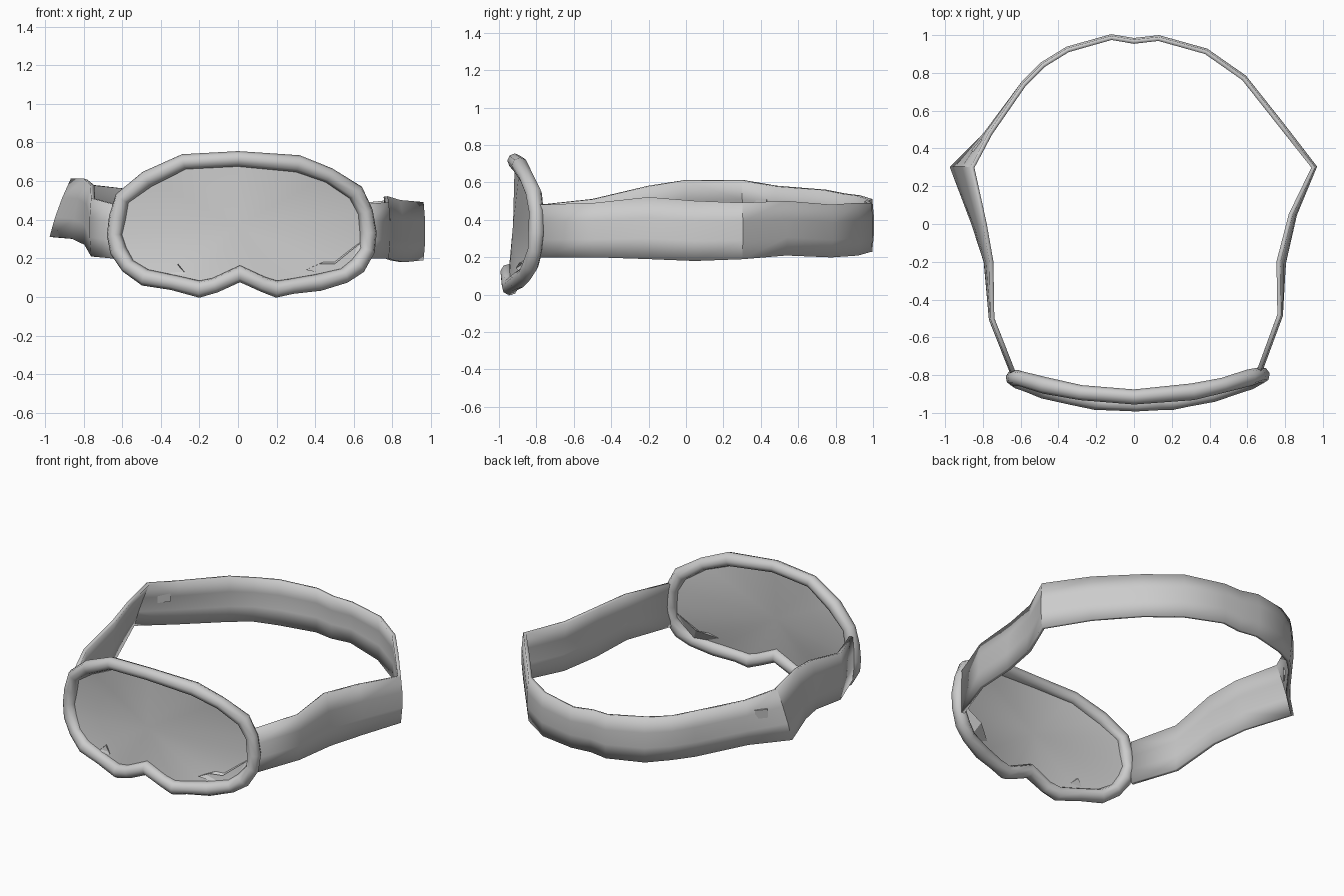
import bpy
import bmesh
from math import radians
from mathutils import Vector

cube = bpy.data.objects.get("Cube")
if cube:
    bpy.data.objects.remove(cube, do_unlink=True)

GREY = (0.6, 0.6, 0.6, 1.0)
grey = bpy.data.materials.new("plain grey")
grey.use_nodes = True
grey.diffuse_color = GREY
grey.node_tree.nodes["Principled BSDF"].inputs["Base Color"].default_value = GREY


def make_object(name, verts, faces):
    mesh = bpy.data.meshes.new(name)
    mesh.from_pydata(verts, [], faces)
    bm = bmesh.new()
    bm.from_mesh(mesh)
    bmesh.ops.recalc_face_normals(bm, faces=bm.faces)
    bm.to_mesh(mesh)
    bm.free()
    mesh.materials.append(grey)
    obj = bpy.data.objects.new(name, mesh)
    bpy.context.collection.objects.link(obj)
    return obj


def select_only(obj):
    bpy.ops.object.select_all(action="DESELECT")
    obj.select_set(True)
    bpy.context.view_layer.objects.active = obj


def smooth(obj, angle):
    select_only(obj)
    bpy.ops.object.shade_smooth_by_angle(angle=radians(angle))


def wrapped(x, z):
    """Point on the curved front of the mask at a given width and height."""
    return Vector((x, -0.955 + 0.055 * z + 0.3 * x * x, z))


# Frame: a padded tube following the outline of the mask (x, z)
outline = [
    (0, .715), (.31, .69), (.47, .63), (.61, .54), (.66, .44), (.675, .33),
    (.67, .24), (.62, .16), (.55, .11), (.42, .075), (.28, .055), (.2, .04),
    (.13, .065), (.01, .12), (-.12, .06), (-.2, .04), (-.34, .075),
    (-.48, .1), (-.57, .16), (-.62, .24), (-.64, .32), (-.625, .41),
    (-.6, .51), (-.47, .61), (-.28, .7),
]
curve = bpy.data.curves.new("frame", "CURVE")
curve.dimensions = "3D"
curve.bevel_depth = 0.042
curve.bevel_resolution = 2
spline = curve.splines.new("POLY")
spline.points.add(len(outline) - 1)
spline.use_cyclic_u = True
for i, (point, (x, z)) in enumerate(zip(spline.points, outline)):
    point.co = (*wrapped(x, z), 1)
    point.radius = 1.06 if i % 2 else 0.95
curve.materials.append(grey)
frame = bpy.data.objects.new("frame", curve)
bpy.context.collection.objects.link(frame)
select_only(frame)
bpy.ops.object.convert(target="MESH")
smooth(bpy.context.object, 60)

# Lens: a shallow fan reaching into the frame
rim = [wrapped(x, z) for x, z in outline]
count = len(rim)
lens = make_object("lens", rim + [Vector((0, -.925, .37))],
                   [(i, (i + 1) % count, count) for i in range(count)])
smooth(lens, 40)

# Strap: a band through stations of x, y, bottom, top and outward lean
stations = [
    (.66, -.78, .2, .48, 0), (.77, -.48, .2, .49, 0),
    (.78, -.2, .19, .52, -.015), (.84, .05, .18, .5, -.01),
    (.95, .3, .19, .49, 0), (.77, .53, .21, .5, 0),
    (.58, .77, .2, .48, 0), (.38, .91, .21, .49, 0),
    (.13, .98, .23, .49, 0), (0, .965, .23, .5, 0),
    (-.12, .985, .23, .51, 0), (-.35, .92, .24, .53, 0),
    (-.48, .84, .26, .54, 0), (-.58, .74, .27, .56, 0),
    (-.77, .48, .3, .58, .01), (-.91, .3, .31, .61, .055),
    (-.82, 0, .3, .61, .03), (-.77, -.2, .27, .58, .015),
    (-.75, -.5, .21, .51, 0), (-.64, -.78, .2, .48, 0),
]
verts, faces = [], []
ROWS = 4
for x, y, low, high, lean in stations:
    outward = Vector((x, y, 0)).normalized()
    for r in range(ROWS):
        t = r / (ROWS - 1)
        bulge = 0.04 * t * (1 - t)
        verts.append((x + lean * (2 * t - 1) + outward.x * bulge,
                      y + outward.y * bulge, low + (high - low) * t))
for s in range(len(stations) - 1):
    for r in range(ROWS - 1):
        a = s * ROWS + r
        faces.append((a, a + 1, a + ROWS + 1, a + ROWS))
strap = make_object("strap", verts, faces)
solid = strap.modifiers.new("thickness", "SOLIDIFY")
solid.thickness = 0.022
solid.offset = 0
smooth(strap, 40)

# Strap tab: small raised patch on both sides of the band
start, end = Vector((-.85, .38, 0)), Vector((-.8, .44, 0))
across = Vector((end.y - start.y, start.x - end.x, 0)).normalized() * 0.015
corners = []
for side in (-across, across):
    for p, z in ((start, .46), (end, .46), (end, .515), (start, .515)):
        corners.append(p + side + Vector((0, 0, z)))
make_object("strap_tab", corners, [(0, 1, 2, 3), (4, 5, 6, 7), (0, 1, 5, 4),
                                   (1, 2, 6, 5), (2, 3, 7, 6), (3, 0, 4, 7)])

# Padding: loose folds rising from the lower edge of the frame
def fold(name, points, back):
    lower = [wrapped(x, z) for x, z in points]
    tip = sum(lower, Vector()) / len(lower) + Vector((0, back, .03))
    n = len(lower)
    make_object(name, lower + [tip], [(i, (i + 1) % n, n) for i in range(n)])


fold("left_padding", [(.66, .3), (.5, .17), (.42, .17), (.35, .14), (.55, .1)], .06)
fold("right_padding", [(-.37, .11), (-.31, .17), (-.27, .12)], .03)
